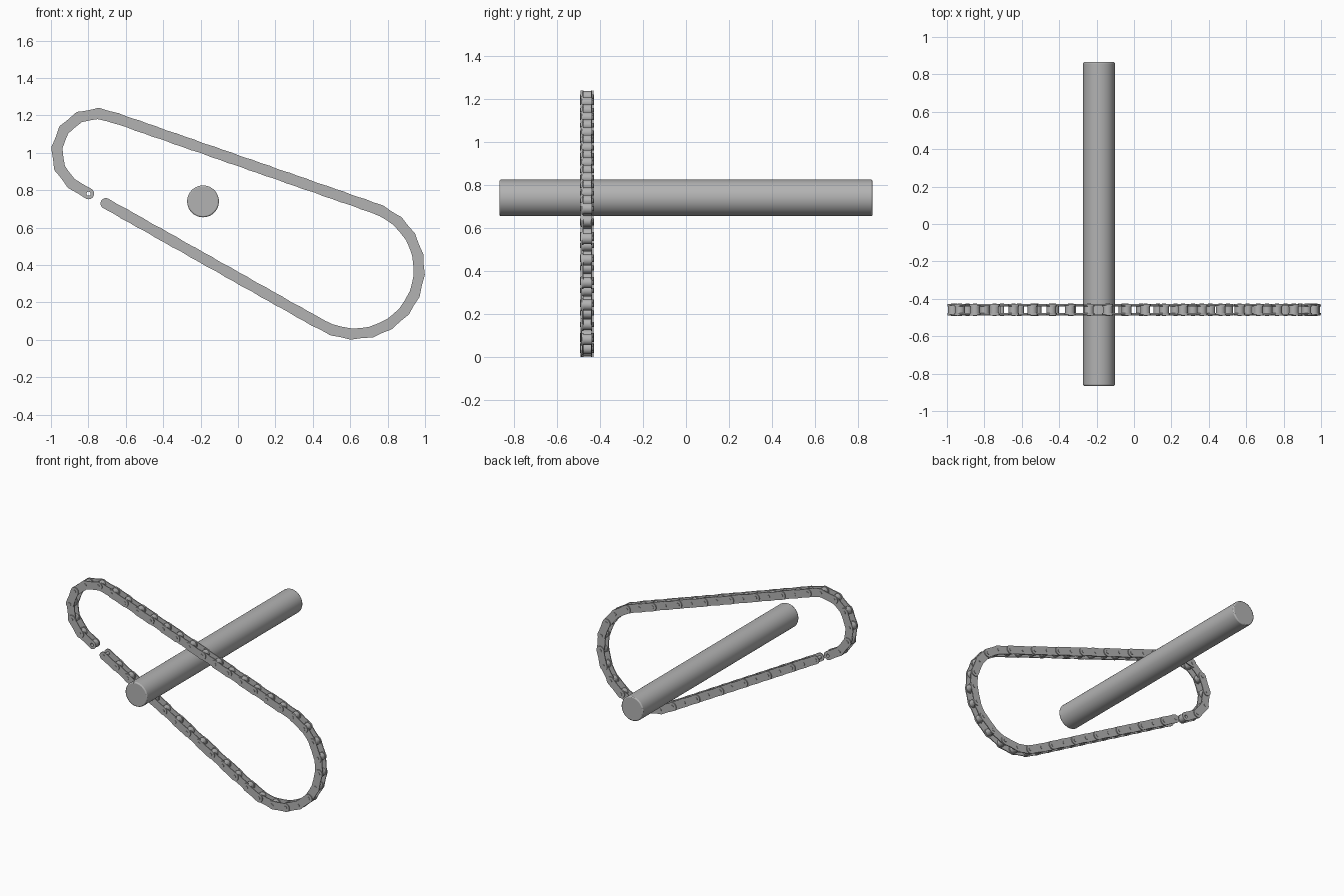
import bpy
import math
from mathutils import Vector

if "Cube" in bpy.data.objects:
    bpy.data.objects.remove(bpy.data.objects["Cube"], do_unlink=True)

steel = bpy.data.materials.new("grey steel")
steel.use_nodes = True
STEEL = (0.45, 0.45, 0.45, 1)
steel.diffuse_color = STEEL
steel.node_tree.nodes["Principled BSDF"].inputs["Base Color"].default_value = STEEL

# Chain layout: two pitch circles joined by their outer tangents
BIG, BIG_R = Vector((0.625, 0.375)), 0.345
SMALL, SMALL_R = Vector((-0.76, 1.0)), 0.21
CHAIN_Y = -0.459
LINKS = 44


def polar(center, r, angle):
    return center + r * Vector((math.cos(angle), math.sin(angle)))


span = BIG - SMALL
heading = math.atan2(span.y, span.x)
lean = math.pi / 2 + math.asin((BIG_R - SMALL_R) / span.length)
top_a, low_a = heading + lean, heading - lean
straight = math.sqrt(span.length ** 2 - (BIG_R - SMALL_R) ** 2)
big_arc = (top_a - low_a) * BIG_R
small_arc = (2 * math.pi - top_a + low_a) * SMALL_R
total = 2 * straight + big_arc + small_arc


def on_path(s):
    """Point at distance s along the closed loop, from the small lower tangent."""
    s %= total
    if s < straight:
        return polar(SMALL, SMALL_R, low_a).lerp(polar(BIG, BIG_R, low_a), s / straight)
    s -= straight
    if s < big_arc:
        return polar(BIG, BIG_R, low_a + s / BIG_R)
    s -= big_arc
    if s < straight:
        return polar(BIG, BIG_R, top_a).lerp(polar(SMALL, SMALL_R, top_a), s / straight)
    return polar(SMALL, SMALL_R, top_a + (s - straight) / SMALL_R)


pitch = total / (LINKS + 1)   # one link is left open
joints = [on_path(0.18 + i * pitch) for i in range(LINKS + 1)]


def circle(center, r, sides=16):
    return [polar(center, r, 2 * math.pi * i / sides) for i in range(sides)]


def plate(a, b, r, waist, sides=10):
    """Link plate outline: two round ends with a slightly narrowed middle."""
    d = (b - a).normalized()
    angle = math.atan2(d.y, d.x)
    side = Vector((-d.y, d.x)) * waist
    mid = (a + b) / 2
    half = [math.pi * i / sides - math.pi / 2 for i in range(sides + 1)]
    return ([polar(b, r, angle + t) for t in half] + [mid + side]
            + [polar(a, r, angle + math.pi + t) for t in half] + [mid - side])


def finish(obj):
    bpy.ops.object.select_all(action='DESELECT')
    obj.select_set(True)
    bpy.context.view_layer.objects.active = obj
    if obj.type == 'CURVE':
        bpy.ops.object.convert(target='MESH')
    bpy.ops.object.shade_smooth_by_angle(angle=math.radians(35))


def layer(name, outlines, y, thickness):
    """Flat outlines in the xz plane (inner ones become holes), thickened along y."""
    curve = bpy.data.curves.new(name, 'CURVE')
    curve.dimensions = '2D'
    curve.fill_mode = 'BOTH'
    curve.extrude = thickness / 2
    curve.materials.append(steel)
    for points in outlines:
        spline = curve.splines.new('POLY')
        spline.points.add(len(points) - 1)
        for p, q in zip(spline.points, points):
            p.co = (q.x, q.y, 0, 1)
        spline.use_cyclic_u = True
    obj = bpy.data.objects.new(name, curve)
    obj.location.y = y
    obj.rotation_euler.x = math.pi / 2
    bpy.context.collection.objects.link(obj)
    finish(obj)


pairs = list(zip(joints, joints[1:]))
outer = [plate(a, b, 0.029, 0.027) for a, b in pairs[0::2]]
inner = [plate(a, b, 0.030, 0.028) for a, b in pairs[1::2]]
bores = [circle(j, 0.011) for j in joints[1:]]

# Side plates, outer and inner, on both sides of the chain
for side, sign in (("front", -1), ("back", 1)):
    layer(side + "_outer_plates", outer, CHAIN_Y + sign * 0.027, 0.006)
    layer(side + "_inner_plates", inner + bores, CHAIN_Y + sign * 0.0208, 0.006)

# Rollers and the pins through them; the last joint is open
layer("rollers", [circle(j, 0.026) for j in joints[1:]] + bores, CHAIN_Y, 0.036)
layer("pins", [circle(j, 0.011) for j in joints[:-1]], CHAIN_Y, 0.066)

# Shaft with softened rims
bpy.ops.mesh.primitive_cylinder_add(vertices=64, radius=0.085, depth=1.732,
                                    location=(-0.187, 0, 0.74),
                                    rotation=(math.pi / 2, 0, 0))
shaft = bpy.context.object
shaft.name = "shaft"
shaft.data.materials.append(steel)
bevel = shaft.modifiers.new("rim", 'BEVEL')
bevel.width = 0.007
bevel.segments = 2
bevel.limit_method = 'ANGLE'
finish(shaft)
